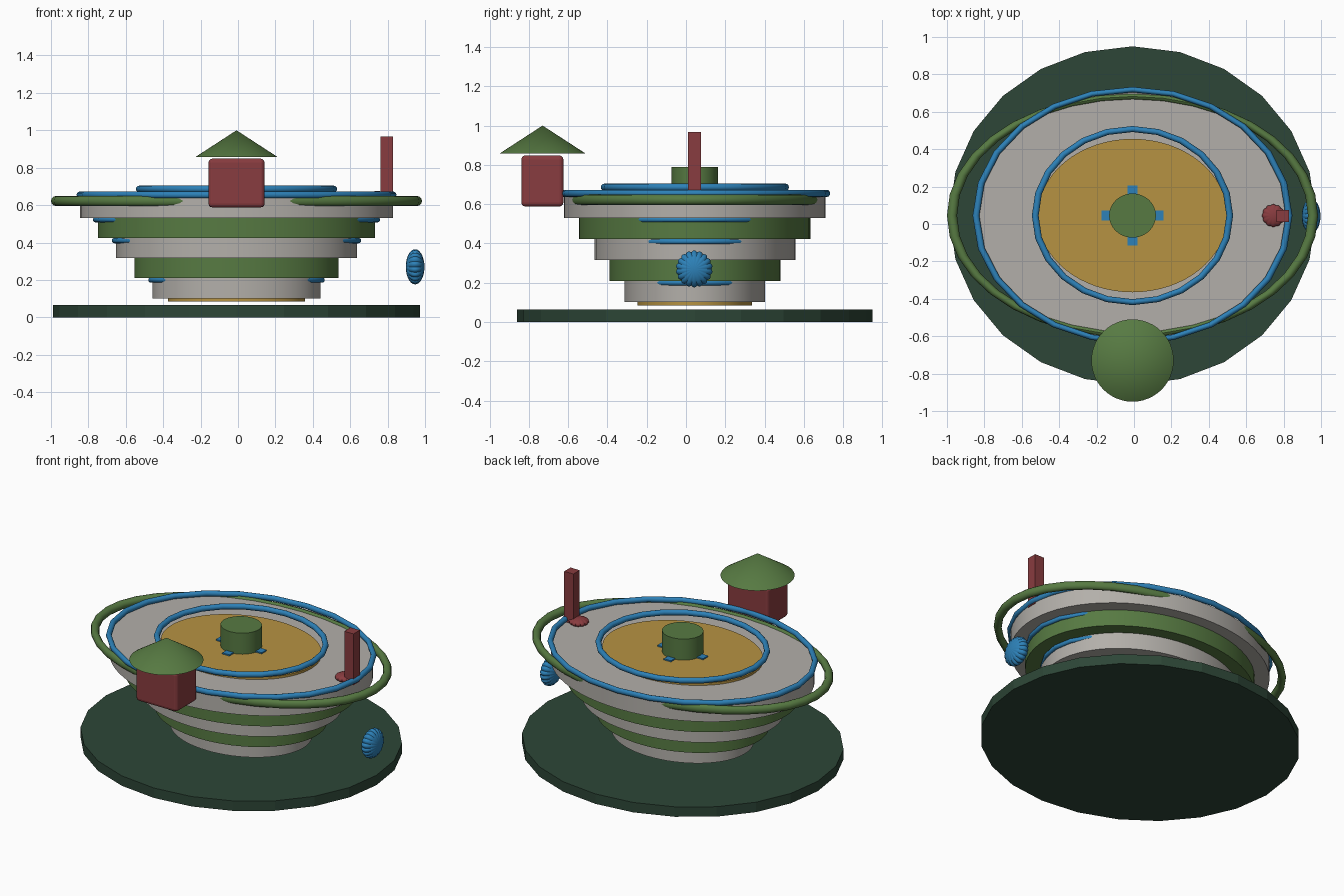
import bpy, bmesh, math
from mathutils import Matrix

if "Cube" in bpy.data.objects:
    bpy.data.objects.remove(bpy.data.objects["Cube"])

CX, CY = -0.008, 0.045   # shared axis of the stacked tiers


def material(name, rgb):
    m = bpy.data.materials.new(name)
    m.diffuse_color = (*rgb, 1)
    m.use_nodes = True
    m.node_tree.nodes["Principled BSDF"].inputs["Base Color"].default_value = m.diffuse_color
    return m


DARK = material("dark green", (0.026, 0.061, 0.038))
GREEN = material("leaf green", (0.095, 0.195, 0.055))
GREY = material("warm grey", (0.45, 0.43, 0.40))
GOLD = material("ochre", (0.47, 0.29, 0.055))
BLUE = material("blue", (0.026, 0.22, 0.48))
RED = material("brick red", (0.25, 0.045, 0.05))


def finish(ob, name, mat, smooth=True, angle=30):
    ob.name = name
    ob.data.materials.append(mat)
    bpy.ops.object.select_all(action='DESELECT')
    ob.select_set(True)
    bpy.context.view_layer.objects.active = ob
    bpy.ops.object.transform_apply(location=False, rotation=True, scale=True)
    if smooth:
        bpy.ops.object.shade_smooth_by_angle(angle=math.radians(angle))
    return ob


def disc(name, mat, rx, ry, z0, z1, sides=64, smooth=True):
    bpy.ops.mesh.primitive_cylinder_add(vertices=sides, radius=1, depth=1,
                                        location=(CX, CY, (z0 + z1) / 2))
    ob = bpy.context.object
    ob.scale = (rx, ry, z1 - z0)
    return finish(ob, name, mat, smooth)


def ring(name, mat, outer, ratio, minor, z, sides=24):
    bpy.ops.mesh.primitive_torus_add(major_radius=outer - minor, minor_radius=minor,
                                     major_segments=sides, minor_segments=12,
                                     location=(CX, CY, z))
    ob = bpy.context.object
    ob.scale = (1, ratio, 1)
    return finish(ob, name, mat, True, 40)


def box(name, mat, lo, hi, bevel=0):
    bpy.ops.mesh.primitive_cube_add(size=1, location=[(a + b) / 2 for a, b in zip(lo, hi)])
    ob = bpy.context.object
    ob.scale = [b - a for a, b in zip(lo, hi)]
    finish(ob, name, mat, False)
    if bevel:
        mod = ob.modifiers.new("bevel", 'BEVEL')
        mod.width, mod.segments = bevel, 3
    return ob


def ribbed_ball(name, mat, loc, radius, half_height, lobes, along_x=False):
    # flattened sphere with scalloped ribs around its axis
    bm = bmesh.new()
    n = lobes * 6
    bmesh.ops.create_uvsphere(bm, u_segments=n, v_segments=14, radius=1)
    for v in bm.verts:
        a = math.atan2(v.co.y, v.co.x)
        f = radius * (0.92 + 0.08 * abs(math.cos(a * lobes / 2)))
        v.co.x, v.co.y, v.co.z = v.co.x * f, v.co.y * f, v.co.z * half_height
    if along_x:
        bm.transform(Matrix.Rotation(math.pi / 2, 4, 'Y'))
    me = bpy.data.meshes.new(name)
    bm.to_mesh(me)
    bm.free()
    ob = bpy.data.objects.new(name, me)
    bpy.context.collection.objects.link(ob)
    ob.location = loc
    return finish(ob, name, mat, True, 35)


# base plate
disc("base_plate", DARK, 0.98, 0.905, 0, 0.065, 24, False)

# stepped oval tiers, alternating colours
disc("bottom_pad", GOLD, 0.367, 0.292, 0.085, 0.105)
for i in range(5):
    r = 0.45 + 0.0965 * i
    z = 0.102 + 0.107 * i
    disc(f"tier_{i + 1}", GREEN if i % 2 else GREY, r, r * 0.796, z, z + 0.107)

# top court
disc("court", GOLD, 0.507, 0.41, 0.63, 0.652)
disc("centre_drum", GREEN, 0.125, 0.118, 0.645, 0.79, 48)
box("cross_bar_x", BLUE, (CX - 0.166, CY - 0.026, 0.645), (CX + 0.166, CY + 0.026, 0.66))
box("cross_bar_y", BLUE, (CX - 0.026, CY - 0.16, 0.645), (CX + 0.026, CY + 0.16, 0.66))

# rings around tiers and rim
ring("ring_low", BLUE, 0.472, 0.70, 0.014, 0.200)
ring("ring_middle", BLUE, 0.667, 0.69, 0.014, 0.410)
ring("ring_high", BLUE, 0.768, 0.70, 0.014, 0.522)
ring("rim_ring", BLUE, 0.855, 0.805, 0.018, 0.655)
ring("court_ring", BLUE, 0.538, 0.89, 0.018, 0.686)
ring("outer_ring", GREEN, 0.992, 0.66, 0.027, 0.622, 36)

# front hut with conical roof
box("hut", RED, (-0.158, -0.838, 0.588), (0.142, -0.624, 0.848), 0.02)
bpy.ops.mesh.primitive_cone_add(vertices=48, radius1=0.22, radius2=0, depth=0.143,
                                location=(CX, -0.73, 0.9285))
finish(bpy.context.object, "hut_roof", GREEN)

# post and its foot at the right
box("post", RED, (0.763, 0.011, 0.63), (0.83, 0.076, 0.966))
ribbed_ball("post_foot", RED, (0.745, CY, 0.65), 0.061, 0.025, 12)

# ribbed ball hovering at the right side
ribbed_ball("side_ball", BLUE, (0.947, CY - 0.003, 0.27), 0.094, 0.05, 18, True)
